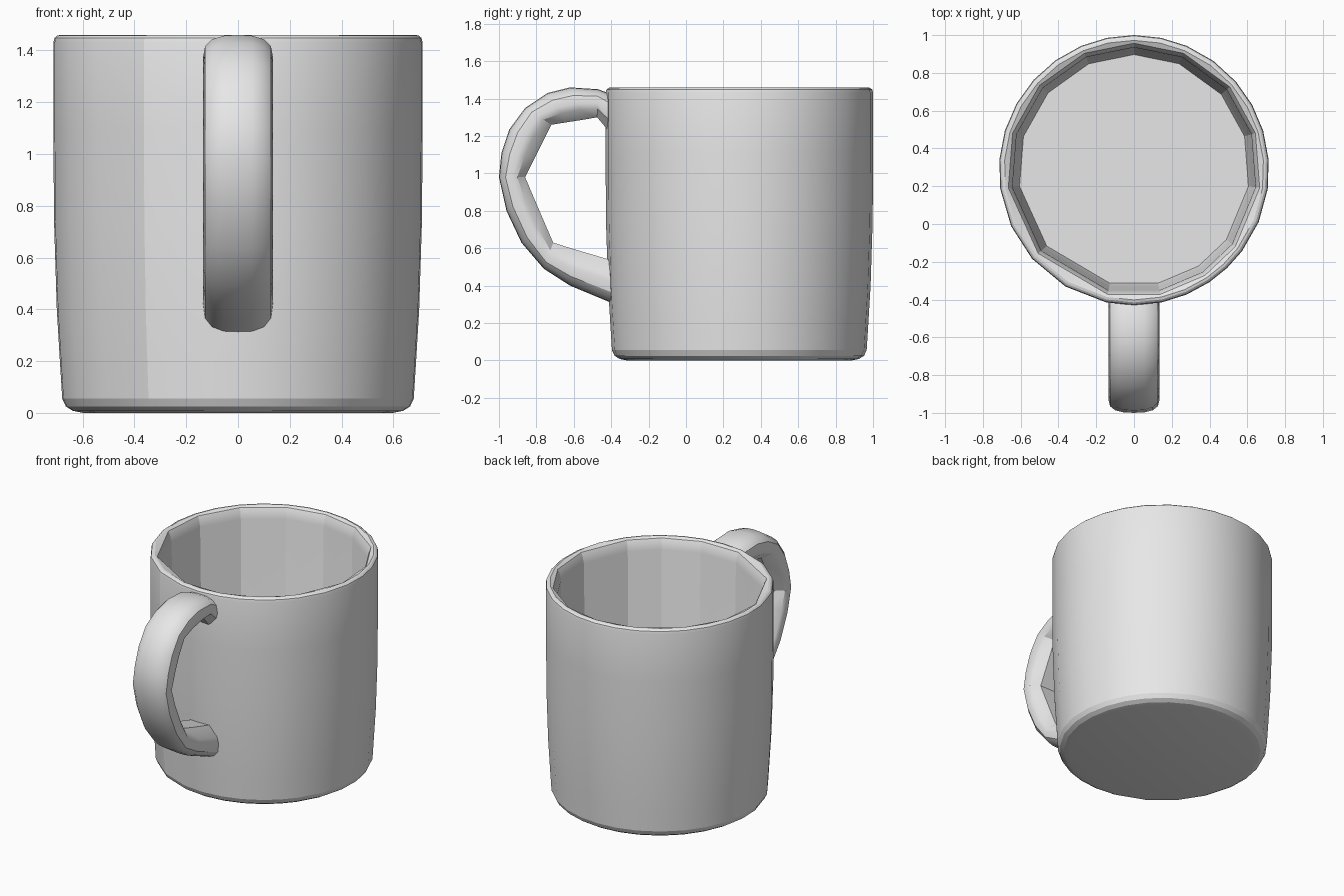
import bpy, bmesh, math
from math import cos, sin, radians

cube = bpy.data.objects.get("Cube")
if cube:
    bpy.data.objects.remove(cube)

GREY = (0.8, 0.8, 0.8, 1)
clay = bpy.data.materials.new("light_grey")
clay.use_nodes = True
clay.diffuse_color = GREY
clay.node_tree.nodes["Principled BSDF"].inputs["Base Color"].default_value = GREY

CENTRE_Y = 0.285


def loft(name, rings, smooth_angle):
    """Skin closed rings of equal length and cap both ends."""
    bm = bmesh.new()
    loops = [[bm.verts.new(p) for p in ring] for ring in rings]
    for a, b in zip(loops, loops[1:]):
        for i in range(len(a)):
            j = (i + 1) % len(a)
            bm.faces.new((a[i], a[j], b[j], b[i]))
    bm.faces.new(loops[0][::-1])
    bm.faces.new(loops[-1])
    bmesh.ops.recalc_face_normals(bm, faces=bm.faces)
    mesh = bpy.data.meshes.new(name)
    bm.to_mesh(mesh)
    bm.free()
    mesh.materials.append(clay)
    obj = bpy.data.objects.new(name, mesh)
    bpy.context.collection.objects.link(obj)
    bpy.ops.object.select_all(action='DESELECT')
    obj.select_set(True)
    bpy.context.view_layer.objects.active = obj
    bpy.ops.object.shade_smooth_by_angle(angle=radians(smooth_angle))
    return obj


# Cup: round outside, faceted inside, one continuous wall
corners = [-8, 17, 41, 67, 90, 113, 138, 163, 188, 221, 258, 282, 304, 323]
spokes = []      # (angle, radius factor that keeps the inner facets flat)
for a, b in zip(corners, corners[1:] + [corners[0] + 360]):
    spokes.append((radians(a), 1))
    spokes.append((radians((a + b) / 2), cos(radians((b - a) / 2))))

outer = [(0.60, 0.0), (0.64, 0.008), (0.667, 0.025), (0.681, 0.055), (0.69, 0.2),
         (0.702, 0.4), (0.713, 0.75), (0.715, 1.1), (0.715, 1.43),
         (0.711, 1.448), (0.70, 1.457), (0.687, 1.46)]
inner = [(0.672, 1.45), (0.66, 1.425), (0.65, 1.38), (0.63, 0.17), (0.612, 0.1)]


def cup_ring(radius, z, faceted):
    return [(radius * (f if faceted else 1) * cos(a),
             CENTRE_Y + radius * (f if faceted else 1) * sin(a), z) for a, f in spokes]


loft("cup", [cup_ring(r, z, False) for r, z in outer]
     + [cup_ring(r, z, True) for r, z in inner], 18)

# Handle: rounded outer back and faceted grip; each row is outer y, z, inner y, z
stations = [
    (-0.38, 0.30, -0.38, 0.53), (-0.50, 0.35, -0.49, 0.563),
    (-0.62, 0.40, -0.60, 0.595), (-0.76, 0.49, -0.71, 0.63),
    (-0.88, 0.63, -0.76, 0.745), (-0.96, 0.80, -0.82, 0.885),
    (-1.0, 0.98, -0.86, 0.98), (-0.987, 1.11, -0.81, 1.08),
    (-0.945, 1.235, -0.765, 1.17), (-0.86, 1.35, -0.72, 1.26),
    (-0.74, 1.43, -0.64, 1.273), (-0.62, 1.46, -0.55, 1.287),
    (-0.47, 1.45, -0.475, 1.30), (-0.39, 1.42, -0.40, 1.21)]
half = [(0.055, 0.02), (0.1, 0.1), (0.127, 0.25), (0.135, 0.5), (0.125, 0.7), (0.07, 1)]
section = [(0, 0)] + half + [(-x, t) for x, t in reversed(half)]

loft("handle", [[(x, oy + (iy - oy) * t, oz + (iz - oz) * t) for x, t in section]
                for oy, oz, iy, iz in stations], 32)
